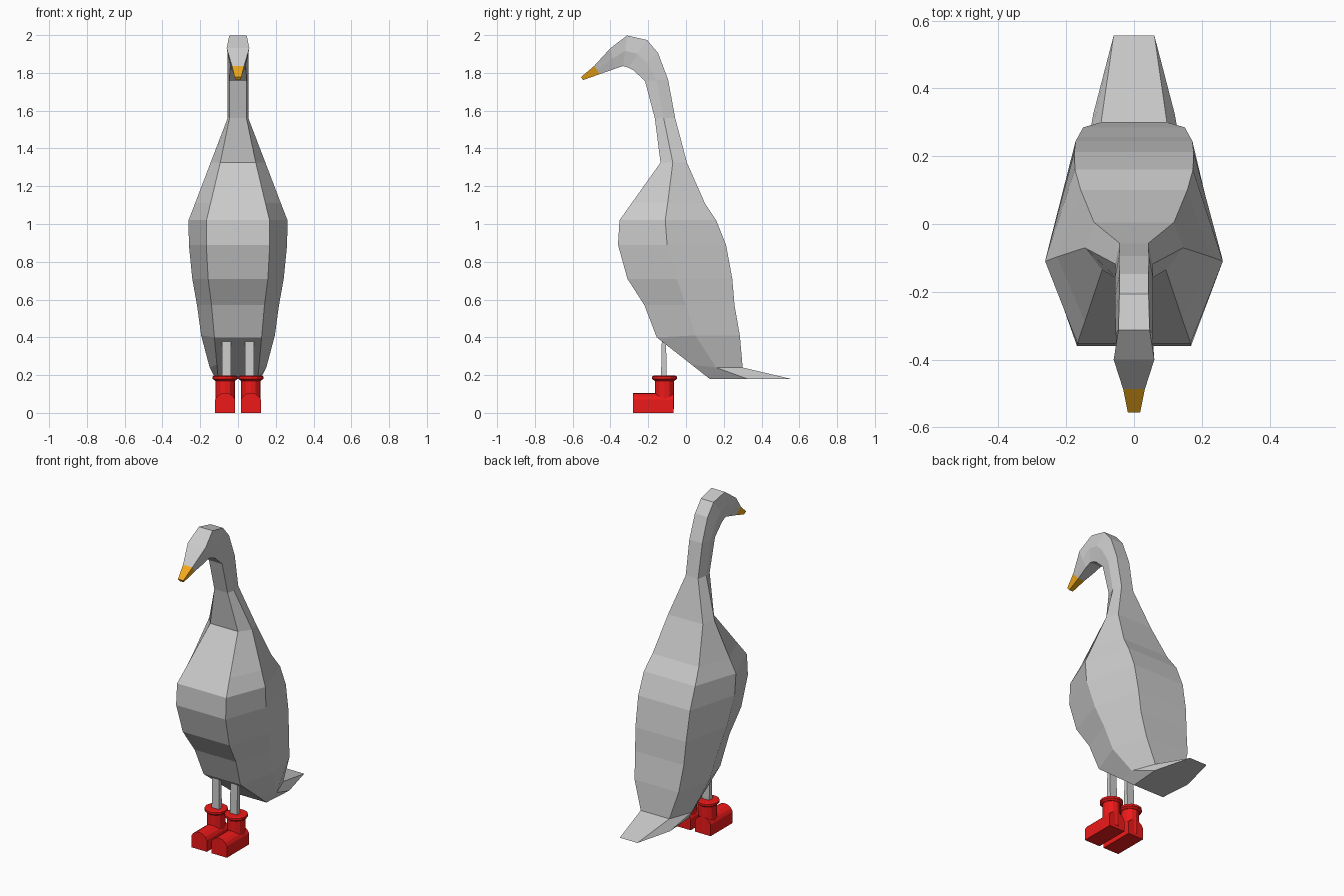
import bpy, bmesh, math

def material(name, rgb):
    m = bpy.data.materials.new(name)
    m.diffuse_color = (*rgb, 1)
    return m

RED = material("red_rubber", (0.85, 0.01, 0.01))
ORANGE = material("orange", (0.9, 0.4, 0.01))

def loft(name, rings, mat=None):
    """Skin a list of equal-length vertex rings and cap both ends."""
    bm = bmesh.new()
    vs = [[bm.verts.new(p) for p in r] for r in rings]
    n = len(vs[0])
    for a, b in zip(vs, vs[1:]):
        for i in range(n):
            j = (i + 1) % n
            bm.faces.new((a[i], a[j], b[j], b[i]))
    bm.faces.new(vs[0][::-1])
    bm.faces.new(vs[-1])
    bmesh.ops.recalc_face_normals(bm, faces=bm.faces)
    me = bpy.data.meshes.new(name)
    bm.to_mesh(me)
    bm.free()
    ob = bpy.data.objects.new(name, me)
    bpy.context.collection.objects.link(ob)
    if mat:
        me.materials.append(mat)
    return ob

def hexring(front, mid, back):
    """Symmetric six-point ring from three (half width, y, z) points."""
    right = [front, mid, back]
    return right + [(-x, y, z) for x, y, z in reversed(right)]

# Body: one row per level (z, front w, front y, mid w, mid y, back w, back y)
levels = [
    (0.41, 0.125, -0.155, 0.195, 0.05, 0.15, 0.285),
    (0.57, 0.14, -0.22, 0.217, 0.00, 0.165, 0.257),
    (0.71, 0.158, -0.31, 0.242, -0.05, 0.172, 0.245),
    (0.89, 0.168, -0.36, 0.26, -0.10, 0.176, 0.212),
    (1.02, 0.167, -0.352, 0.262, -0.11, 0.174, 0.16),
    (1.11, 0.145, -0.288, 0.227, -0.097, 0.157, 0.10),
    (1.325, 0.094, -0.135, 0.145, -0.07, 0.118, 0.005),
    (1.56, 0.045, -0.165, 0.055, -0.118, 0.042, -0.057),
]
body = [hexring((0.105, 0.125, 0.18), (0.12, 0.325, 0.18), (0.06, 0.556, 0.18)),
        hexring((0.112, 0.03, 0.255), (0.15, 0.16, 0.24), (0.097, 0.30, 0.24))]
body += [hexring((fw, fy, z - (0.01 if z == 0.41 else 0)), (mw, my, z), (bw, by, z))
         for z, fw, fy, mw, my, bw, by in levels]

# Neck and head: underside (w, y, z), top (w, y, z), side width
for (uw, uy, uz), (tw, ty, tz), mw in [
    ((0.045, -0.217, 1.757), (0.044, -0.095, 1.765), 0.056),
    ((0.043, -0.28, 1.815), (0.043, -0.148, 1.905), 0.056),
    ((0.04, -0.305, 1.828), (0.043, -0.206, 1.974), 0.056),
    ((0.038, -0.333, 1.836), (0.046, -0.312, 1.998), 0.054),
    ((0.035, -0.375, 1.822), (0.06, -0.40, 1.931), 0.05),
    ((0.022, -0.455, 1.794), (0.032, -0.487, 1.836), 0.027),
]:
    body.append(hexring((uw, uy, uz), (mw, (uy + ty) / 2, (uz + tz) / 2), (tw, ty, tz)))
loft("body", body)

# Beak
def quad(wl, yl, zl, wu, yu, zu):
    return [(-wl, yl, zl), (wl, yl, zl), (wu, yu, zu), (-wu, yu, zu)]
loft("beak", [quad(0.022, -0.455, 1.794, 0.032, -0.487, 1.836),
              quad(0.013, -0.545, 1.762, 0.018, -0.556, 1.778)], ORANGE)

# Legs and boots
def circle(cx, cy, r, z, n=12):
    return [(cx + r * math.cos(2 * math.pi * i / n),
             cy + r * math.sin(2 * math.pi * i / n), z) for i in range(n)]

arch = [(-0.053, 0), (0.053, 0), (0.053, 0.07), (0.042, 0.088), (0.022, 0.102),
        (0, 0.106), (-0.022, 0.102), (-0.042, 0.088), (-0.053, 0.07)]
for side, s in (("left", 1), ("right", -1)):
    cx, lx, cy = 0.068 * s, 0.062 * s, -0.114
    loft(side + "_leg", [[(lx + a * 0.024, cy - 0.003 + b * d, z)
                          for a, b in ((-1, -1), (1, -1), (1, 1), (-1, 1))]
                         for z, d in ((0.15, 0.016), (0.385, 0.011))])
    loft(side + "_boot_foot", [[(cx + x, y, z) for x, z in arch]
                               for y in (-0.28, -0.066)], RED)
    loft(side + "_boot_shaft", [circle(cx, cy, 0.051, z) for z in (0.02, 0.18)], RED)
    loft(side + "_boot_rim", [circle(cx, cy, r, z) for r, z in
                              ((0.053, 0.17), (0.066, 0.18), (0.066, 0.193), (0.058, 0.197))], RED)
